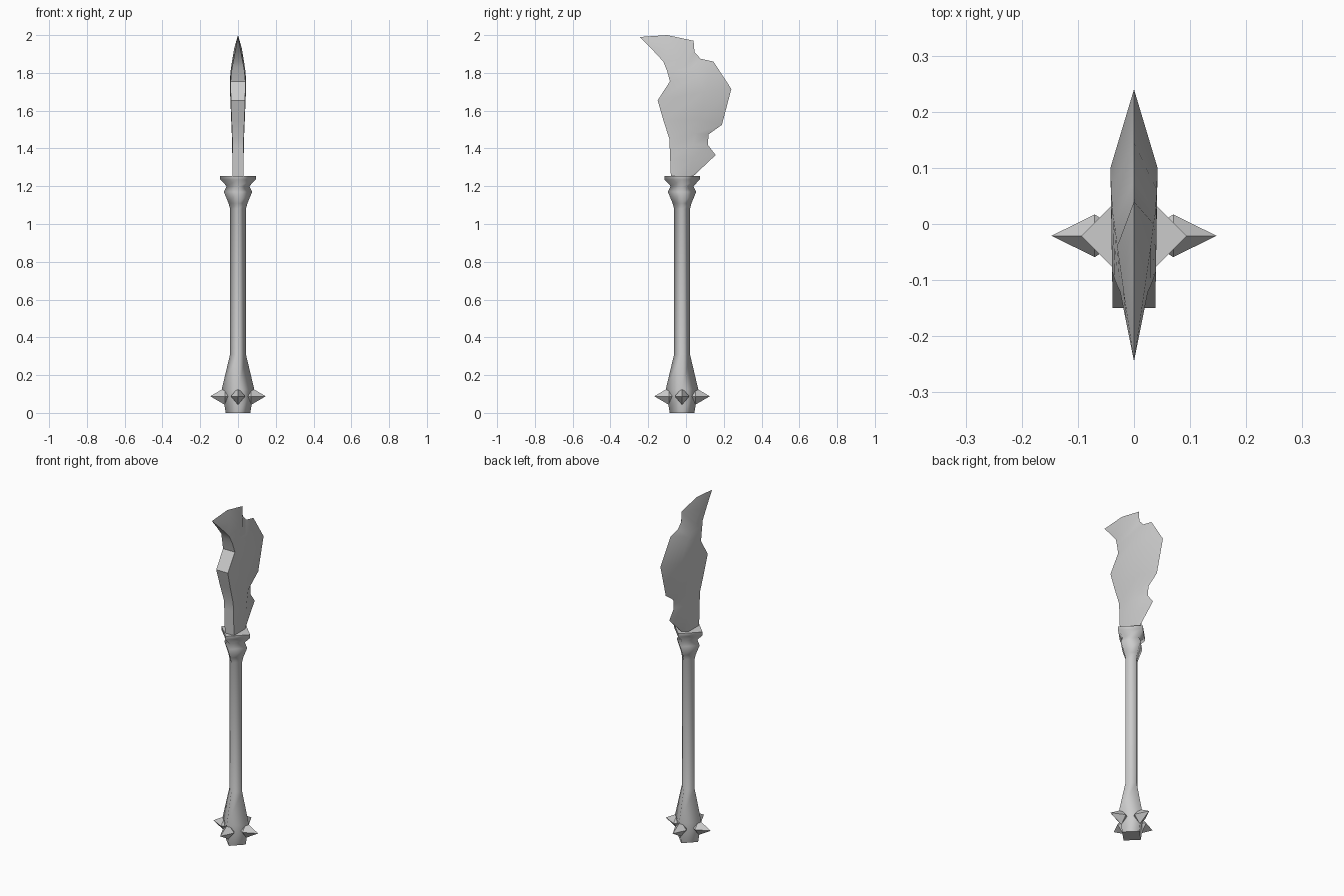
import bpy
import bmesh
import math
from mathutils import Vector

AXIS_Y = -0.021  # the shaft stands slightly ahead of the centre

cube = bpy.data.objects.get("Cube")
if cube:
    bpy.data.objects.remove(cube, do_unlink=True)

steel = bpy.data.materials.new("grey_steel")
steel.use_nodes = True
GREY = (0.6, 0.6, 0.6, 1.0)
steel.diffuse_color = GREY
steel.node_tree.nodes["Principled BSDF"].inputs["Base Color"].default_value = GREY


def finish(bm, name, smooth_angle=None):
    """Turn a bmesh into a named, coloured object."""
    bmesh.ops.remove_doubles(bm, verts=bm.verts, dist=0.0005)
    bmesh.ops.recalc_face_normals(bm, faces=bm.faces)
    mesh = bpy.data.meshes.new(name)
    bm.to_mesh(mesh)
    bm.free()
    mesh.materials.append(steel)
    obj = bpy.data.objects.new(name, mesh)
    bpy.context.collection.objects.link(obj)
    if smooth_angle:
        bpy.ops.object.select_all(action='DESELECT')
        obj.select_set(True)
        bpy.context.view_layer.objects.active = obj
        bpy.ops.object.shade_smooth_by_angle(angle=math.radians(smooth_angle))
    return obj


def build_handle():
    """Four-sided shaft with a flared pommel and a stepped collar."""
    profile = [(0.065, 0), (0.086, 0.125), (0.042, 0.31), (0.042, 1.08),
               (0.05, 1.11), (0.075, 1.17), (0.06, 1.2), (0.094, 1.235),
               (0.094, 1.255)]
    bm = bmesh.new()
    rings = []
    for radius, z in profile:
        rings.append([bm.verts.new((radius * math.cos(k * math.pi / 2),
                                    AXIS_Y + radius * math.sin(k * math.pi / 2), z))
                      for k in range(4)])
    for low, high in zip(rings, rings[1:]):
        for k in range(4):
            n = (k + 1) % 4
            side = bm.faces.new((low[k], low[n], high[n], high[k]))
            side.smooth = True
    bm.faces.new(rings[0])
    bm.faces.new(rings[-1])
    finish(bm, "handle")


def build_spike(name, turn):
    """Faceted spike: a stretched octahedron pointing out of the pommel."""
    out = Vector((math.cos(turn), math.sin(turn), 0))
    side = Vector((-out.y, out.x, 0))
    up = Vector((0, 0, 1))
    centre = Vector((0, AXIS_Y, 0.088))
    bm = bmesh.new()
    tip = bm.verts.new(centre + out * 0.147)
    root = bm.verts.new(centre + out * 0.01)
    ring = [bm.verts.new(centre + out * 0.07 + offset)
            for offset in (side * 0.038, up * 0.045, side * -0.038, up * -0.045)]
    for k in range(4):
        for end in (tip, root):
            bm.faces.new((ring[k], ring[(k + 1) % 4], end))
    finish(bm, name)


def build_blade():
    """Jagged blade: flat spine, thick body, bevel down to a sharp edge."""
    # spine y, z, half width | bevel line y, z, half width | edge y, z
    stations = [
        (-.08, 1.25, .03, .02, 1.25, .03, .035, 1.25),
        (-.084, 1.35, .03, .03, 1.34, .03, .157, 1.365),
        (-.086, 1.4, .03, .04, 1.42, .031, .115, 1.42),
        (-.088, 1.45, .03, .05, 1.48, .033, .12, 1.475),
        (-.12, 1.55, .034, .08, 1.55, .036, .19, 1.525),
        (-.15, 1.655, .038, .1, 1.7, .042, .24, 1.715),
        (-.085, 1.755, .039, .06, 1.79, .041, .145, 1.86),
        (-.1, 1.81, .034, .02, 1.82, .038, .077, 1.875),
        (-.11, 1.835, .03, 0, 1.84, .035, .045, 1.91),
        (-.12, 1.86, .025, -.04, 1.87, .03, .04, 1.97),
        (-.18, 1.925, .013, -.11, 1.93, .02, -.1, 2),
    ]
    bm = bmesh.new()
    loops = []
    for sy, sz, sh, by, bz, bh, ey, ez in stations:
        outline = [(sh, sy, sz), (bh, by, bz), (0, ey, ez),
                   (-bh, by, bz), (-sh, sy, sz)]
        loops.append([bm.verts.new(co) for co in outline])
    count = len(loops[0])
    for low, high in zip(loops, loops[1:]):
        for k in range(count):
            n = (k + 1) % count
            bm.faces.new((low[k], low[n], high[n], high[k]))
    # hooked tip and the base hidden in the collar
    tip = bm.verts.new((0, -.245, 1.99))
    for k in range(count):
        bm.faces.new((loops[-1][k], loops[-1][(k + 1) % count], tip))
    bm.faces.new(loops[0])
    finish(bm, "blade", 35)


build_handle()
for index, label in enumerate(("left", "back", "right", "front")):
    build_spike(label + "_spike", index * math.pi / 2)
build_blade()
